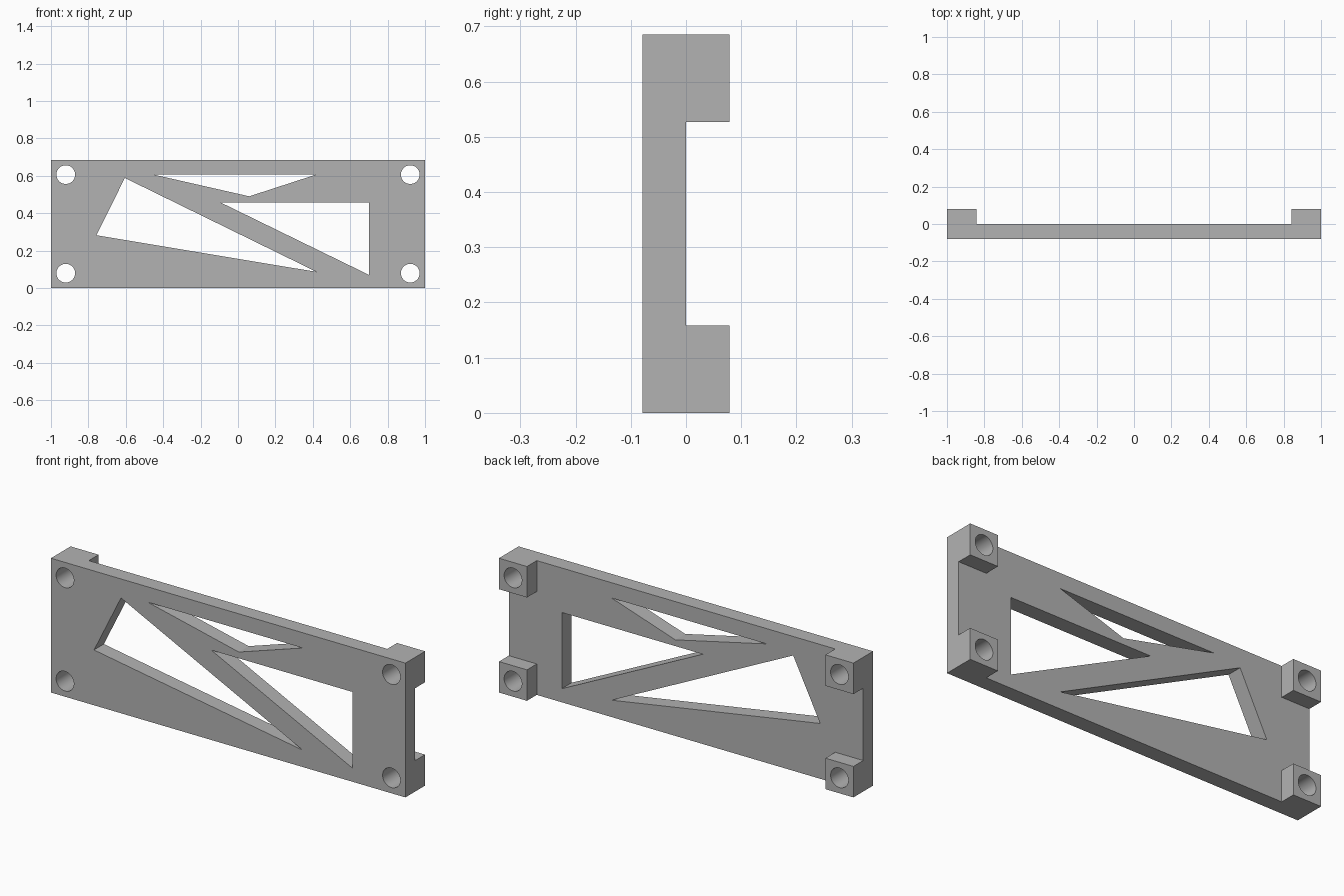
import bpy
import bmesh
from math import cos, sin, tau, radians

cube = bpy.data.objects.get("Cube")
if cube:
    bpy.data.objects.remove(cube, do_unlink=True)

HEIGHT = 0.685      # plate height
HALF = 0.079        # plate thickness, also standoff depth
FOOT = 0.158        # standoff width
HOLE_RADIUS = 0.05

grey = bpy.data.materials.new("plain grey")
grey.use_nodes = True
color = (0.45, 0.45, 0.45, 1)
grey.diffuse_color = color
grey.node_tree.nodes["Principled BSDF"].inputs["Base Color"].default_value = color


def add_object(name, bm):
    bmesh.ops.recalc_face_normals(bm, faces=bm.faces)
    mesh = bpy.data.meshes.new(name)
    bm.to_mesh(mesh)
    bm.free()
    mesh.materials.append(grey)
    obj = bpy.data.objects.new(name, mesh)
    bpy.context.collection.objects.link(obj)
    return obj


def extrude_back(bm, faces, depth):
    new = bmesh.ops.extrude_face_region(bm, geom=faces)["geom"]
    verts = [g for g in new if isinstance(g, bmesh.types.BMVert)]
    bmesh.ops.translate(bm, verts=verts, vec=(0, depth, 0))
    return [g for g in new if isinstance(g, bmesh.types.BMFace)]


# Mounting plate: a three by three sheet, thickened, with its corners raised
bm = bmesh.new()
xs = (-1, -1 + FOOT, 1 - FOOT, 1)
zs = (0, FOOT, HEIGHT - FOOT, HEIGHT)
grid = [[bm.verts.new((x, -HALF, z)) for z in zs] for x in xs]
sheet = [bm.faces.new((grid[i][j], grid[i + 1][j], grid[i + 1][j + 1], grid[i][j + 1]))
         for i in range(3) for j in range(3)]
back = extrude_back(bm, sheet, HALF)
for face in back:
    c = face.calc_center_median()
    if abs(c.x) > 1 - FOOT and abs(c.z - HEIGHT / 2) > HEIGHT / 2 - FOOT:
        extrude_back(bm, [face], HALF)
        if face.is_valid:
            bm.faces.remove(face)
bmesh.ops.recalc_face_normals(bm, faces=bm.faces)
bmesh.ops.dissolve_limit(bm, angle_limit=radians(1), verts=bm.verts, edges=bm.edges)
plate = add_object("mounting_plate", bm)

# Cutouts: three triangular windows and four screw holes
outlines = [
    [(-0.455, 0.607), (0.42, 0.607), (0.06, 0.49)],
    [(-0.605, 0.588), (-0.757, 0.282), (0.42, 0.086)],
    [(-0.095, 0.458), (0.70, 0.458), (0.70, 0.07)],
]
for x in (-1 + FOOT / 2, 1 - FOOT / 2):
    for z in (FOOT / 2, HEIGHT - FOOT / 2):
        outlines.append([(x + HOLE_RADIUS * cos(tau * k / 48),
                          z + HOLE_RADIUS * sin(tau * k / 48)) for k in range(48)])
bm = bmesh.new()
for outline in outlines:
    face = bm.faces.new([bm.verts.new((x, -0.2, z)) for x, z in outline])
    extrude_back(bm, [face], 0.4)
cutter = add_object("cutouts", bm)
cutter.hide_render = True

cut = plate.modifiers.new("cutouts", "BOOLEAN")
cut.operation = "DIFFERENCE"
cut.solver = "EXACT"
cut.object = cutter
bpy.ops.object.select_all(action="DESELECT")
bpy.context.view_layer.objects.active = plate
plate.select_set(True)
bpy.ops.object.modifier_apply(modifier=cut.name)
bpy.data.objects.remove(cutter, do_unlink=True)
bpy.ops.object.shade_smooth_by_angle(angle=radians(30))
